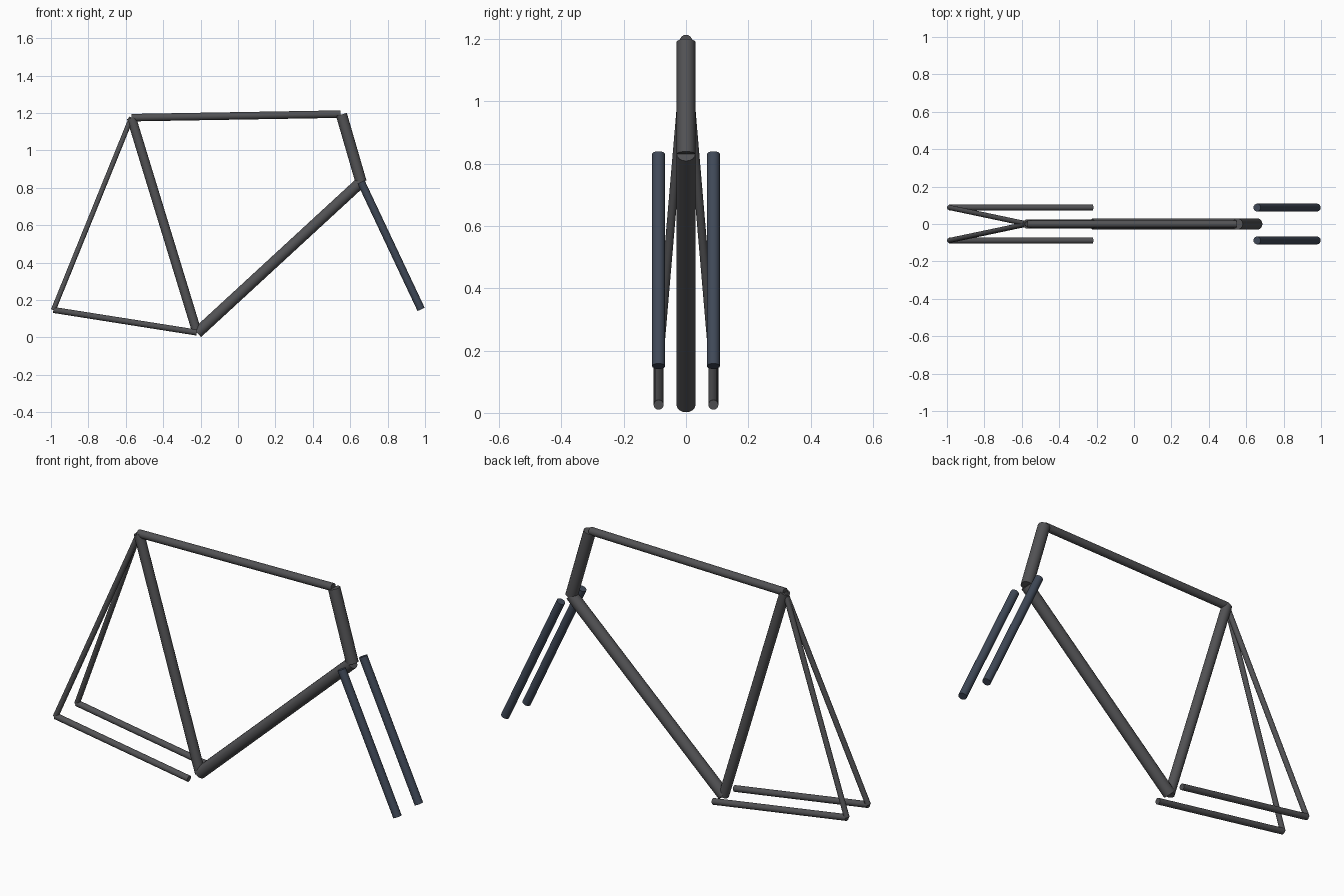
import bpy
from mathutils import Vector

if "Cube" in bpy.data.objects:
    bpy.data.objects.remove(bpy.data.objects["Cube"])


def material(name, color):
    m = bpy.data.materials.new(name)
    m.diffuse_color = (*color, 1)
    m.use_nodes = True
    m.node_tree.nodes["Principled BSDF"].inputs["Base Color"].default_value = m.diffuse_color
    return m


FRAME = material("dark_grey_paint", (0.085, 0.085, 0.09))
FORK = material("slate_blue_paint", (0.05, 0.065, 0.095))


def tube(name, a, b, radius, mat=FRAME):
    """Capped cylinder running from point a to point b."""
    a, b = Vector(a), Vector(b)
    bpy.ops.mesh.primitive_cylinder_add(
        vertices=16, radius=radius, depth=(b - a).length, location=(a + b) / 2,
        rotation=(b - a).to_track_quat('Z', 'Y').to_euler())
    o = bpy.context.object
    o.name = name
    o.data.materials.append(mat)
    bpy.ops.object.shade_smooth_by_angle()


# Frame joints in the centre plane
bottom_bracket = (-0.218, 0, 0.024)
seat_top = (-0.57, 0, 1.175)
head_top = (0.553, 0, 1.192)
head_bottom = (0.658, 0, 0.831)
HALF = 0.088

# Main frame
tube("top_tube", seat_top, (0.548, 0, 1.194), 0.02)
tube("seat_tube", bottom_bracket, seat_top, 0.025)
tube("down_tube", bottom_bracket, head_bottom, 0.03)
tube("head_tube", head_bottom, head_top, 0.03)

# Paired rear stays and fork blades
for side, y in (("right", -HALF), ("left", HALF)):
    axle = (-0.987, y, 0.147)
    tube("chain_stay_" + side, (-0.22, y, 0.026), axle, 0.016)
    tube("seat_stay_" + side, axle, seat_top, 0.0135)
    tube("fork_blade_" + side, (0.658, y, 0.831), (0.979, y, 0.15), 0.021, FORK)
